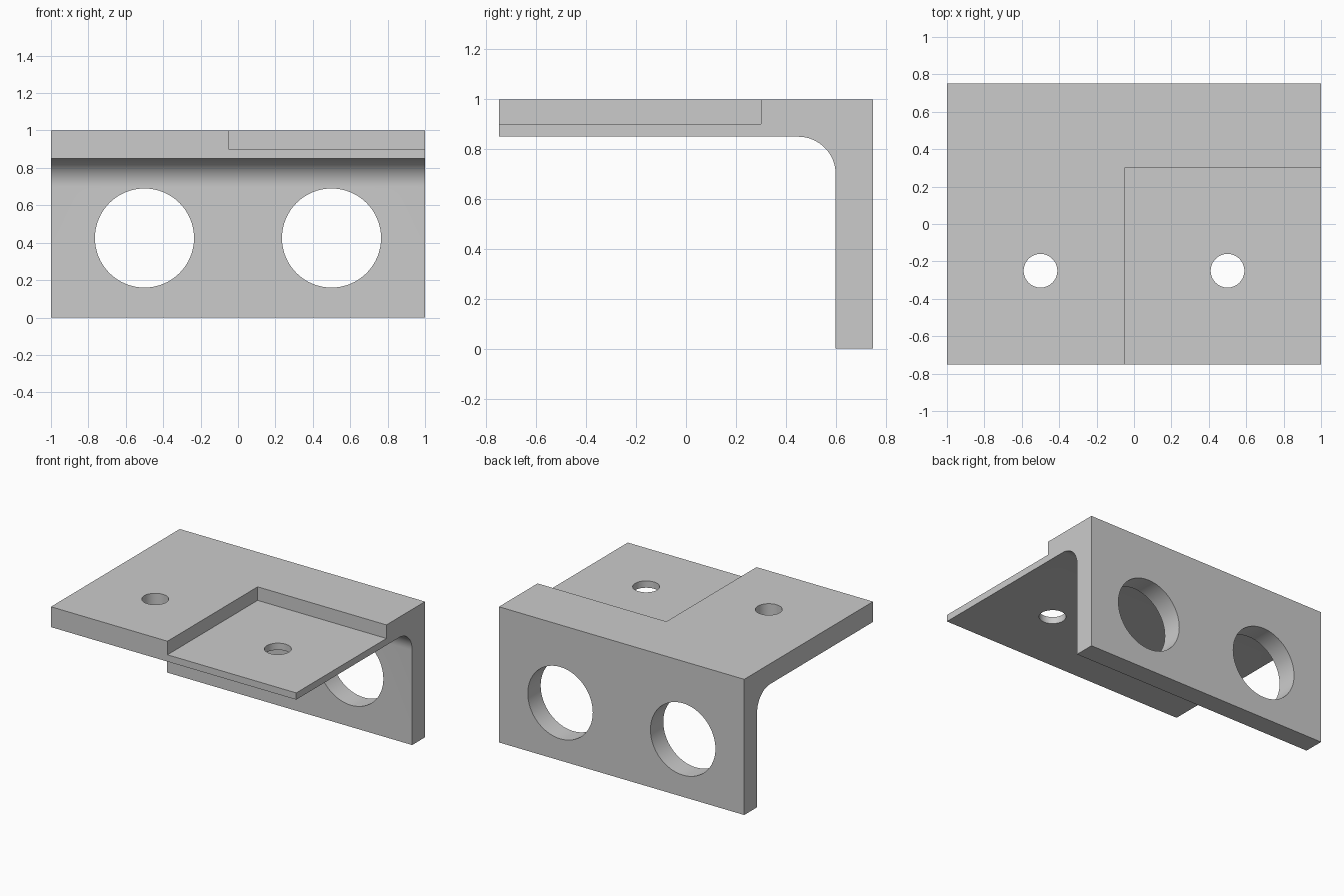
import bpy
import bmesh
from math import sin, cos, pi, radians
from mathutils import Matrix, Vector

default = bpy.data.objects.get("Cube")
if default:
    bpy.data.objects.remove(default, do_unlink=True)

WIDTH, FRONT, BACK = 2.0, -0.75, 0.75
HEIGHT, THICK, FILLET = 1.0, 0.15, 0.15

grey = bpy.data.materials.new("light grey")
grey.use_nodes = True
colour = (0.6, 0.6, 0.6, 1)
grey.diffuse_color = colour
grey.node_tree.nodes["Principled BSDF"].inputs["Base Color"].default_value = colour


def make_object(name, bm):
    bmesh.ops.recalc_face_normals(bm, faces=bm.faces)
    mesh = bpy.data.meshes.new(name)
    bm.to_mesh(mesh)
    bm.free()
    mesh.materials.append(grey)
    obj = bpy.data.objects.new(name, mesh)
    bpy.context.collection.objects.link(obj)
    return obj


def cylinder(name, radius, location, axis):
    bm = bmesh.new()
    turn = Vector((0, 0, 1)).rotation_difference(Vector(axis)).to_matrix().to_4x4()
    bmesh.ops.create_cone(bm, cap_ends=True, segments=64, radius1=radius, radius2=radius,
                          depth=0.5, matrix=Matrix.Translation(location) @ turn)
    return make_object(name, bm)


def box(name, low, high):
    low, high = Vector(low), Vector(high)
    bm = bmesh.new()
    bmesh.ops.create_cube(bm, size=1, matrix=Matrix.Translation((low + high) / 2)
                          @ Matrix.Diagonal((*(high - low), 1)))
    return make_object(name, bm)


# L-shaped side profile with a rounded inner corner, extruded across the width
inner_y, inner_z = BACK - THICK, HEIGHT - THICK
steps = 16
arc = [(inner_y - FILLET + FILLET * cos(a), inner_z - FILLET + FILLET * sin(a))
       for a in (pi / 2 * i / steps for i in range(steps + 1))]
profile = [(FRONT, HEIGHT), (BACK, HEIGHT), (BACK, 0), (inner_y, 0)] + arc + [(FRONT, inner_z)]
bm = bmesh.new()
end = bm.faces.new([bm.verts.new((-WIDTH / 2, y, z)) for y, z in profile])
extruded = bmesh.ops.extrude_face_region(bm, geom=[end], use_keep_orig=True)["geom"]
bmesh.ops.translate(bm, vec=(WIDTH, 0, 0),
                    verts=[v for v in extruded if isinstance(v, bmesh.types.BMVert)])
bracket = make_object("angle_bracket", bm)

# Corner recess, then the small shelf holes and large wall holes
cutters = [box("recess_cutter", (-0.05, FRONT - 0.2, 0.9), (1.2, 0.3, 1.2))]
for side, x in (("right", -0.5), ("left", 0.5)):
    cutters.append(cylinder(side + "_shelf_hole_cutter", 0.09, (x, -0.25, 0.9), (0, 0, 1)))
    cutters.append(cylinder(side + "_wall_hole_cutter", 0.265, (x, 0.675, 0.425), (0, 1, 0)))

bpy.ops.object.select_all(action='DESELECT')
bracket.select_set(True)
bpy.context.view_layer.objects.active = bracket
for cutter in cutters:
    cutter.hide_render = True
    cut = bracket.modifiers.new(cutter.name, 'BOOLEAN')
    cut.operation = 'DIFFERENCE'
    cut.solver = 'EXACT'
    cut.object = cutter
    bpy.ops.object.modifier_apply(modifier=cut.name)
    bpy.data.objects.remove(cutter, do_unlink=True)

bpy.ops.object.shade_smooth_by_angle(angle=radians(30))
